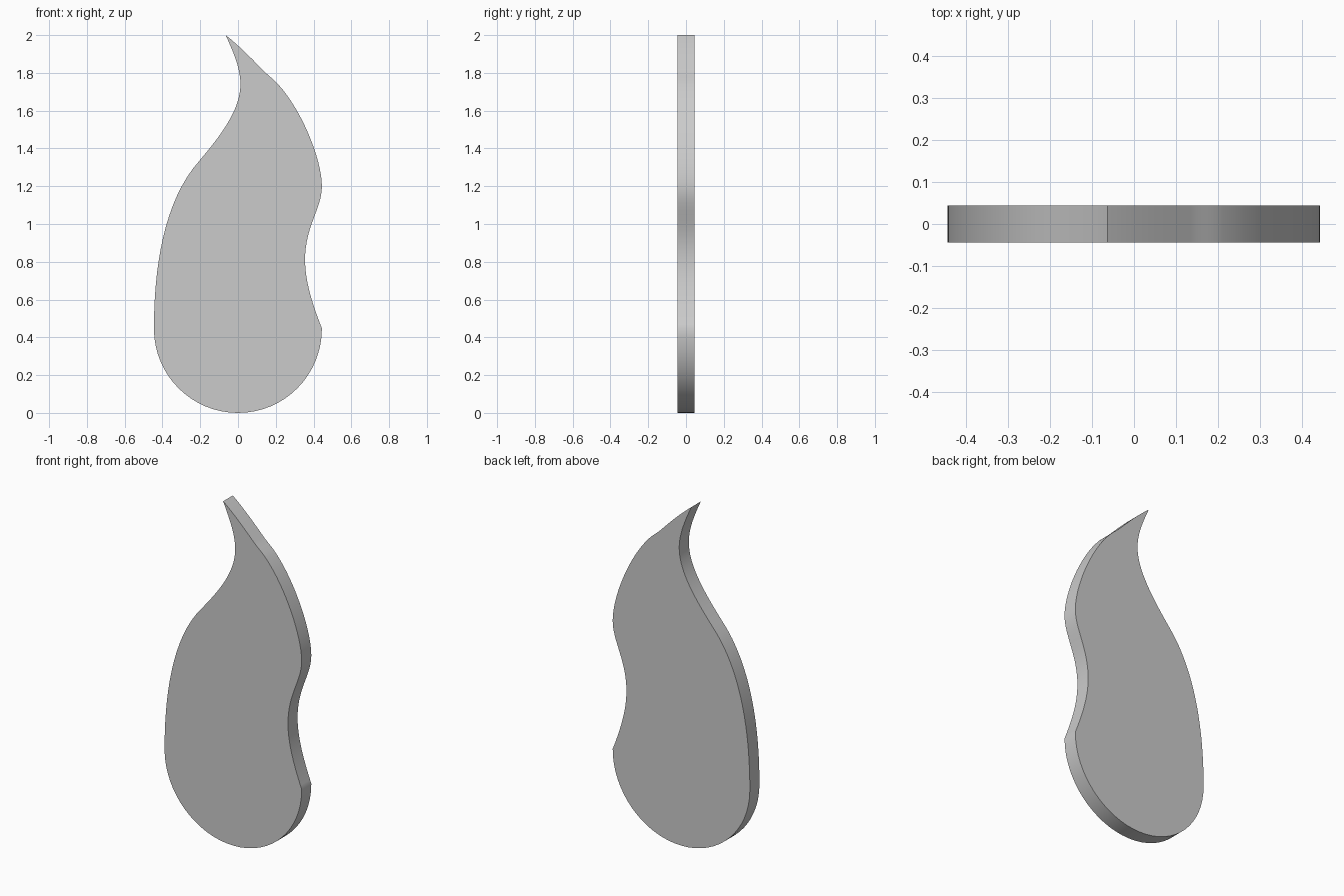
import bpy, bmesh
from mathutils import Vector
from mathutils.geometry import interpolate_bezier

if "Cube" in bpy.data.objects:
    bpy.data.objects.remove(bpy.data.objects["Cube"])

HALF_DEPTH = 0.0445
R = 0.445
K = R * 0.5523

# Closed outline in (x, z): each entry is start point, handle, handle; the next entry's start ends it
segments = [
    ((-R, R), (-R, R - K), (-K, 0)),                        # round base, left
    ((0, 0), (K, 0), (R, R - K)),                           # round base, right
    ((0.444, 0.448), (0.40, 0.56), (0.355, 0.69)),          # waist, lower
    ((0.355, 0.81), (0.355, 0.99), (0.444, 1.08)),          # waist, upper
    ((0.444, 1.20), (0.444, 1.34), (0.34, 1.60)),           # right shoulder
    ((0.212, 1.74), (0.185, 1.77), (0.155, 1.79)),          # shoulder into tip
    ((0.13, 1.817), (0.07, 1.878), (0.01, 1.94)),           # tip, right edge
    ((-0.065, 2.0), (-0.03, 1.92), (0.013, 1.83)),          # tip, left edge
    ((0.013, 1.74), (0.013, 1.60), (-0.10, 1.46)),          # neck
    ((-0.20, 1.34), (-0.40, 1.12), (-0.445, 0.75)),         # left flank
]

outline = []
for i, (p, h1, h2) in enumerate(segments):
    q = segments[(i + 1) % len(segments)][0]
    pts = interpolate_bezier(*(Vector((x, -HALF_DEPTH, z)) for x, z in (p, h1, h2, q)), 17)
    outline += pts[:-1]

# Flat front face extruded to a slab
bm = bmesh.new()
face = bm.faces.new([bm.verts.new(p) for p in outline])
ext = bmesh.ops.extrude_face_region(bm, geom=[face], use_keep_orig=True)
bmesh.ops.translate(bm, vec=(0, 2 * HALF_DEPTH, 0),
                    verts=[g for g in ext["geom"] if isinstance(g, bmesh.types.BMVert)])
bmesh.ops.recalc_face_normals(bm, faces=bm.faces)
mesh = bpy.data.meshes.new("flame_plate")
bm.to_mesh(mesh)
bm.free()

plate = bpy.data.objects.new("flame_plate", mesh)
bpy.context.collection.objects.link(plate)
bpy.context.view_layer.objects.active = plate
plate.select_set(True)
bpy.ops.object.shade_smooth_by_angle()
